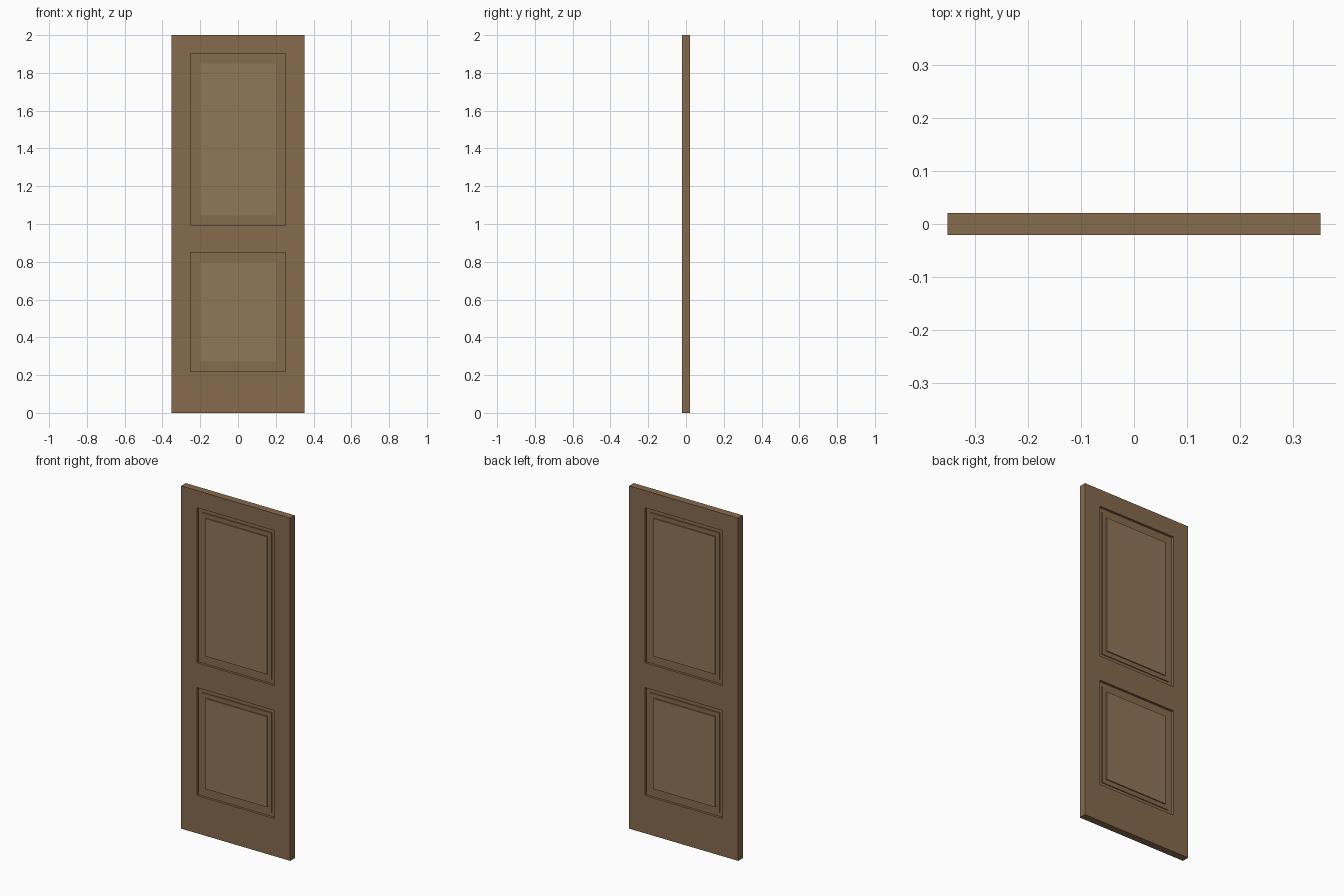
import bpy
import bmesh

default = bpy.data.objects.get("Cube")
if default:
    bpy.data.objects.remove(default, do_unlink=True)

HALF_W, HALF_T, HEIGHT = 0.352, 0.021, 2.0
OPEN_X = 0.251
OPENINGS = {"lower": (0.22, 0.85), "upper": (0.995, 1.90)}

# Panel layers: name, inset from the opening, depth below the door face
LAYERS = [("panel_base", 0.0, 0.014),
          ("panel_step", 0.025, 0.009),
          ("panel_field", 0.051, 0.003)]


def material(name, color):
    mat = bpy.data.materials.new(name)
    mat.use_nodes = True
    mat.diffuse_color = color
    bsdf = mat.node_tree.nodes["Principled BSDF"]
    bsdf.inputs["Base Color"].default_value = color
    bsdf.inputs["Roughness"].default_value = 0.6
    return mat


def add_object(name, bm, mat):
    mesh = bpy.data.meshes.new(name)
    bm.to_mesh(mesh)
    bm.free()
    mesh.materials.append(mat)
    obj = bpy.data.objects.new(name, mesh)
    bpy.context.collection.objects.link(obj)
    return obj


def box(name, half_x, half_y, z0, z1, mat):
    bm = bmesh.new()
    bmesh.ops.create_cube(bm, size=2)
    for v in bm.verts:
        v.co = (v.co.x * half_x, v.co.y * half_y, z1 if v.co.z > 0 else z0)
    return add_object(name, bm, mat)


wood = material("wood", (0.24, 0.145, 0.073, 1))
light_wood = material("light_wood", (0.28, 0.18, 0.098, 1))

# Door frame: a flat grid with two openings, thickened evenly both ways
xs = [-HALF_W, -OPEN_X, OPEN_X, HALF_W]
zs = [0.0, *OPENINGS["lower"], *OPENINGS["upper"], HEIGHT]
bm = bmesh.new()
grid = [[bm.verts.new((x, 0, z)) for x in xs] for z in zs]
for row in range(len(zs) - 1):
    for col in range(len(xs) - 1):
        if col == 1 and row % 2 == 1:
            continue
        bm.faces.new((grid[row][col], grid[row][col + 1],
                      grid[row + 1][col + 1], grid[row + 1][col]))
frame = add_object("door_frame", bm, wood)
thick = frame.modifiers.new("thickness", 'SOLIDIFY')
thick.thickness = 2 * HALF_T
thick.offset = 0

# Raised panels, stepped the same on the front and back
for place, (z0, z1) in OPENINGS.items():
    for part, inset, depth in LAYERS:
        mat = light_wood if part == "panel_field" else wood
        box(f"{place}_{part}", OPEN_X - inset, HALF_T - depth,
            z0 + inset, z1 - inset, mat)
